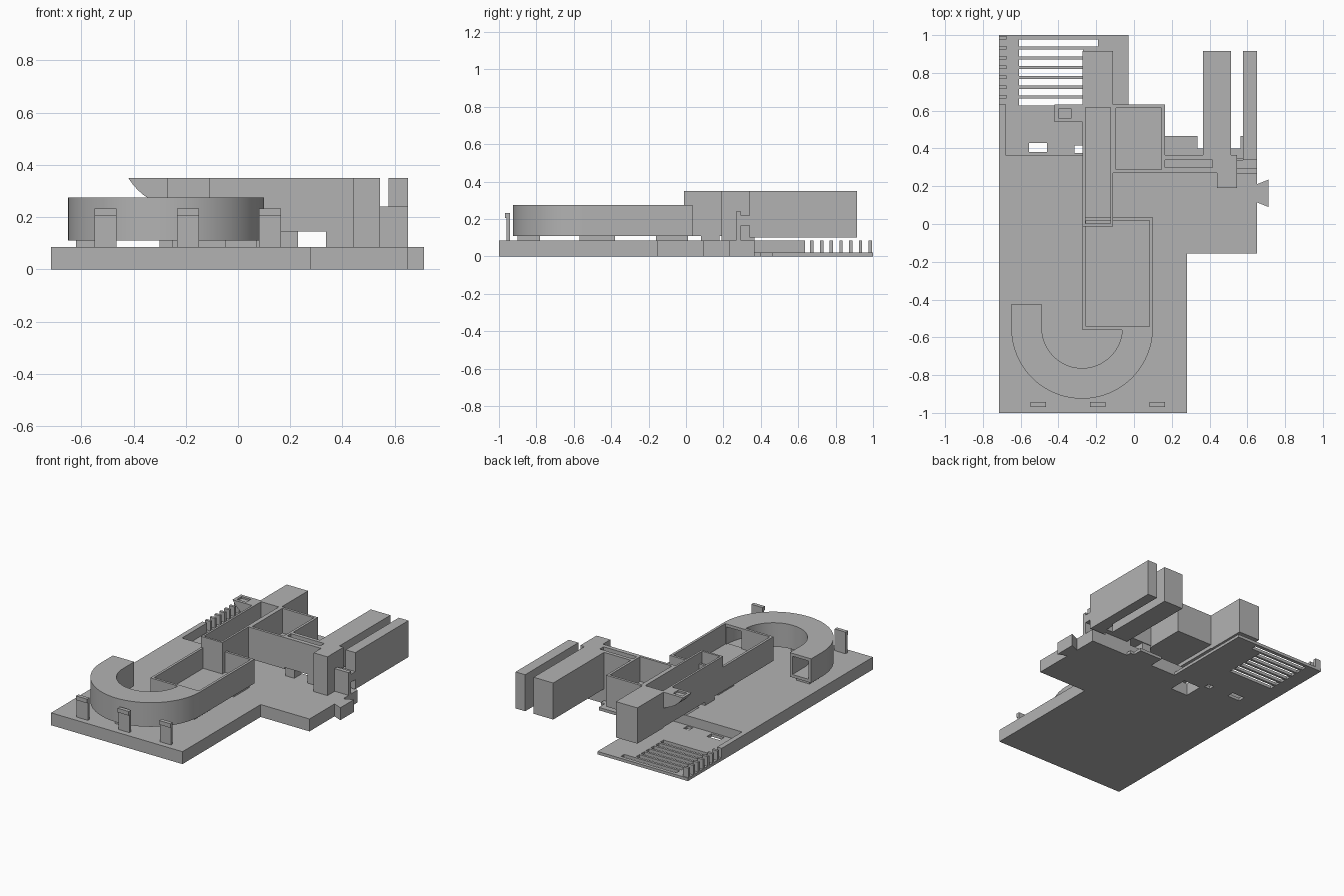
import bpy, bmesh, math
from mathutils import Vector

if "Cube" in bpy.data.objects:
    bpy.data.objects.remove(bpy.data.objects["Cube"])

grey = bpy.data.materials.new("plain grey")
grey.use_nodes = True
COLOR = (0.45, 0.45, 0.45, 1)
grey.diffuse_color = COLOR
grey.node_tree.nodes["Principled BSDF"].inputs["Base Color"].default_value = COLOR


def finish(name, bm):
    bmesh.ops.recalc_face_normals(bm, faces=bm.faces[:])
    mesh = bpy.data.meshes.new(name)
    bm.to_mesh(mesh)
    bm.free()
    mesh.materials.append(grey)
    obj = bpy.data.objects.new(name, mesh)
    bpy.context.collection.objects.link(obj)
    return obj


def add_box(bm, x, y, z):
    verts = bmesh.ops.create_cube(bm, size=1)["verts"]
    for v in verts:
        v.co = Vector([(a + b) / 2 + c * (b - a) for (a, b), c in zip((x, y, z), v.co)])
    return verts


def box(name, x, y, z):
    bm = bmesh.new()
    add_box(bm, x, y, z)
    return finish(name, bm)


def tray(name, x, y, z, wall, depth):
    """Open box: inset the top face and sink it."""
    bm = bmesh.new()
    add_box(bm, x, y, z)
    bm.normal_update()
    top = max(bm.faces, key=lambda f: f.calc_center_median().z)
    bmesh.ops.inset_region(bm, faces=[top], thickness=wall)
    inner = bmesh.ops.extrude_discrete_faces(bm, faces=[top])["faces"][0]
    for v in inner.verts:
        v.co.z -= depth
    return finish(name, bm)


def prism(name, points, offset):
    bm = bmesh.new()
    face = bm.faces.new([bm.verts.new(p) for p in points])
    geom = bmesh.ops.extrude_face_region(bm, geom=[face])["geom"]
    bmesh.ops.translate(bm, vec=offset, verts=[v for v in geom if isinstance(v, bmesh.types.BMVert)])
    return finish(name, bm)


def cut(obj, boxes):
    bm = bmesh.new()
    for b in boxes:
        add_box(bm, *b)
    cutter = finish(obj.name + "_cutter", bm)
    cutter.hide_render = True
    cutter.hide_viewport = True
    mod = obj.modifiers.new("holes", "BOOLEAN")
    mod.object = cutter
    mod.solver = "EXACT"
    bpy.context.view_layer.update()
    # Bake the cut so the cutter can go
    mesh = bpy.data.meshes.new_from_object(obj.evaluated_get(bpy.context.evaluated_depsgraph_get()))
    obj.modifiers.clear()
    obj.data = mesh
    bpy.data.objects.remove(cutter)


TOP = 0.085     # base thickness
FLOOR = 0.02    # thin rear floor
HIGH = 0.35     # top of the tall parts
LOW, RIM = 0.11, 0.275   # lower track

# Base plate with a hatch under the upper channel
outline = [(-0.715, -1), (0.28, -1), (0.28, -0.155), (0.65, -0.155), (0.65, 0.365), (-0.715, 0.365)]
base = prism("base_plate", [(x, y, 0) for x, y in outline], (0, 0, TOP))
cut(base, [((-0.255, -0.125), (0.22, 0.35), (-0.1, 0.2))])

# Dovetail tab
prism("dovetail_tab", [(0.65, 0.115, 0), (0.712, 0.09, 0), (0.712, 0.235, 0), (0.65, 0.21, 0)], (0, 0, TOP))

# Thin rear floor with slots, side wall and teeth
floor = box("rear_floor", (-0.715, -0.03), (0.365, 1), (0, FLOOR))
slots = [((-0.61, -0.19 if k == 0 else -0.27), (0.94 - 0.052 * k, 0.976 - 0.052 * k), (-0.1, 0.1)) for k in range(7)]
slots += [((-0.555, -0.46), (0.38, 0.43), (-0.1, 0.1)), ((-0.315, -0.272), (0.375, 0.415), (-0.1, 0.1))]
cut(floor, slots)
box("rear_side_wall", (-0.715, -0.68), (0.365, 0.635), (FLOOR, TOP))
for k in range(7):
    y = 0.985 - 0.052 * k
    box("rear_tooth", (-0.715, -0.675), (y - 0.009, y + 0.009), (FLOOR, TOP))

# Curved hollow tube: a square ring swept along a half circle with a straight start
CX, CY, R_OUT, R_IN, WALL = -0.275, -0.55, 0.375, 0.213, 0.02
path = [(-1, 0, 0.125)]
STEPS = 40
for i in range(STEPS + 1):
    a = math.pi + math.pi * i / STEPS
    path.append((math.cos(a), math.sin(a), 0))
bm = bmesh.new()
rings = []
for dx, dy, lift in path:
    ring = []
    for t in (0, WALL):
        for r, z in ((R_OUT - t, LOW + t), (R_OUT - t, RIM - t), (R_IN + t, RIM - t), (R_IN + t, LOW + t)):
            ring.append(bm.verts.new((CX + dx * r, CY + dy * r + lift, z)))
    rings.append(ring)
for a, b in zip(rings, rings[1:]):
    for s in (0, 4):
        for i in range(4):
            j, k = s + i, s + (i + 1) % 4
            bm.faces.new((a[j], a[k], b[k], b[j]))
for ring in (rings[0], rings[-1]):
    for i in range(4):
        j = (i + 1) % 4
        bm.faces.new((ring[i], ring[j], ring[j + 4], ring[i + 4]))
tube = finish("curved_tube", bm)
bpy.context.view_layer.objects.active = tube
tube.select_set(True)
bpy.ops.object.shade_smooth_by_angle(angle=math.radians(30))
tube.select_set(False)

# Low feet under tube and tray
box("tube_foot_right", (-0.05, 0.07), (-0.57, -0.38), (TOP, LOW))
box("tube_foot_left", (-0.62, -0.52), (-0.57, -0.45), (TOP, LOW))
box("tube_foot_front", (-0.3, -0.25), (-0.9, -0.78), (TOP, LOW))
box("tray_foot", (-0.25, 0.08), (-0.16, 0.01), (TOP, LOW))
box("channel_foot_front", (-0.27, -0.11), (0.08, 0.18), (TOP, LOW))

# Lower tray with an outlet to the curved tube
lower = tray("lower_tray", (-0.272, 0.1), (-0.56, 0.035), (LOW, RIM), 0.024, 0.14)
cut(lower, [((-0.04, 0.076), (-0.6, -0.53), (0.135, 0.255))])

# Upper channel, rear block and middle tray
tray("upper_channel", (-0.272, -0.11), (-0.012, 0.632), (LOW, HIGH), 0.02, 0.2)
box("rear_block", (-0.272, -0.11), (0.632, 0.915), (0.105, HIGH))
tray("middle_tray", (-0.112, 0.163), (0.27, 0.632), (0.135, HIGH), 0.025, 0.17)

# Link channel from the middle tray to the twin arms
link = box("link_channel", (0.15, 0.44), (0.27, 0.365), (0.145, HIGH))
cut(link, [((0.13, 0.415), (0.3, 0.34), (0.19, 0.5))])
box("link_leg", (0.165, 0.23), (0.28, 0.36), (TOP, 0.145))
box("link_foot", (0.337, 0.44), (0.27, 0.365), (TOP, 0.145))
box("link_ledge", (0.163, 0.335), (0.365, 0.465), (0, FLOOR))
box("link_ledge_step", (0.335, 0.365), (0.365, 0.4), (0, FLOOR))

# Twin arms and their posts
box("arm_inner", (0.365, 0.513), (0.36, 0.915), (0.1, HIGH))
box("arm_outer", (0.577, 0.65), (0.34, 0.915), (0.1, HIGH))
box("arm_post", (0.44, 0.544), (0.19, 0.365), (TOP, HIGH))
box("arm_rear_lug", (0.513, 0.577), (0.345, 0.4), (0.1, 0.2))
box("arm_rear_lug_tip", (0.563, 0.577), (0.4, 0.465), (0.1, 0.2))
box("side_clip_stem", (0.544, 0.65), (0.268, 0.295), (TOP, 0.24))
box("side_clip_head", (0.544, 0.65), (0.285, 0.34), (0.165, 0.22))

# Cross bar with a slot in the top
bar = box("cross_bar", (-0.355, 0.366), (-0.466, -0.37), (0.145, HIGH))
cut(bar, [((0.005, 0.35), (-0.442, -0.392), (0.29, 0.5)), ((0.085, 0.35), (-0.442, -0.392), (0.18, 0.5))])

# Front clips
for x in (-0.549, -0.234, 0.081):
    box("front_clip_stem", (x, x + 0.084), (-0.96, -0.942), (TOP, 0.21))
    box("front_clip_head", (x, x + 0.084), (-0.968, -0.942), (0.205, 0.233))

# Side bracket with a curved underside and a pocket
curve = [(-0.42, HIGH), (-0.27, HIGH), (-0.27, 0.24), (-0.33, 0.265), (-0.36, 0.283), (-0.385, 0.305), (-0.405, 0.328)]
bracket = prism("side_bracket", [(x, 0.54, z) for x, z in curve], (0, 0.092, 0))
cut(bracket, [((-0.4, -0.33), (0.56, 0.61), (0.338, 0.5))])
